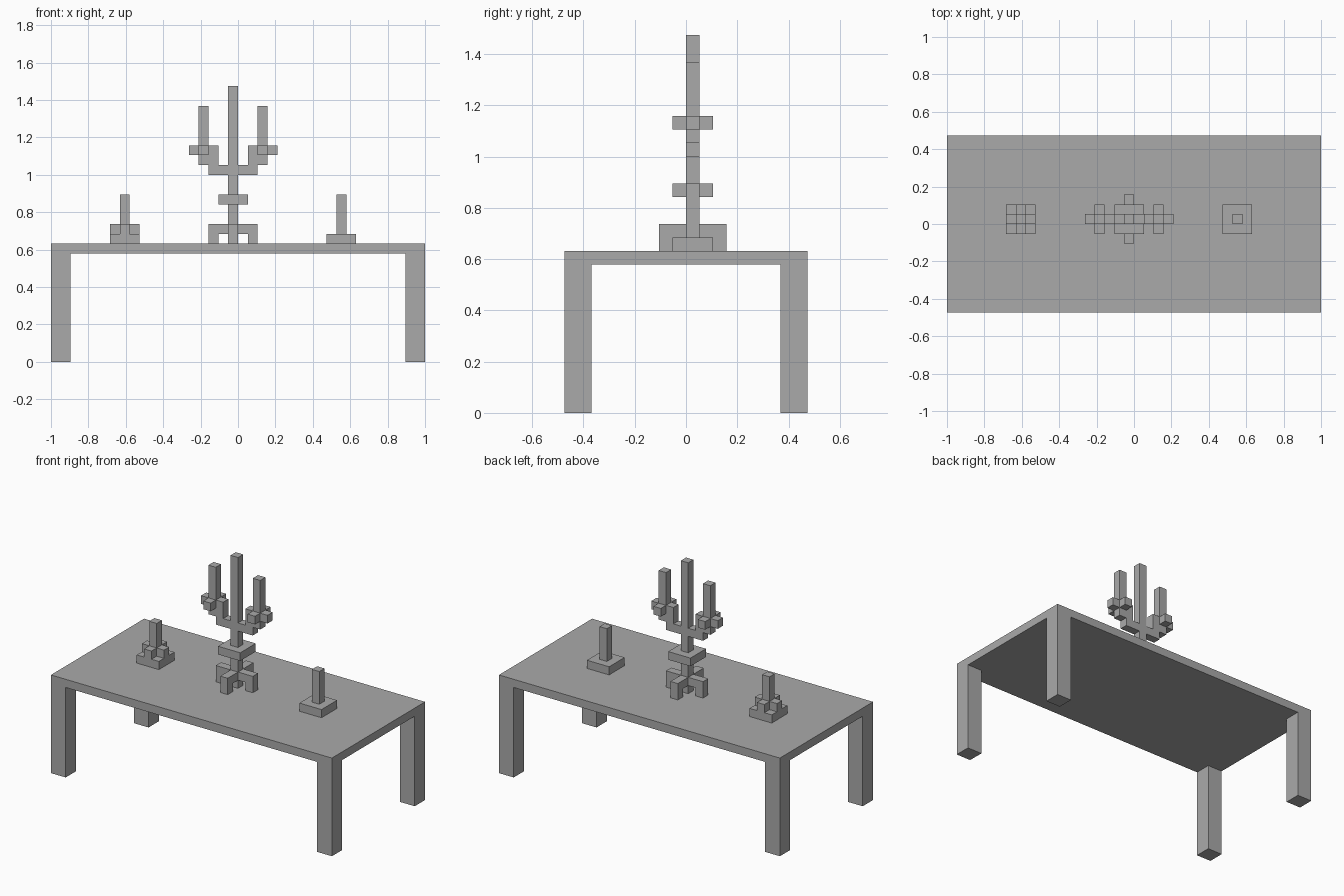
import bpy
import bmesh
from mathutils import Matrix, Vector

cube = bpy.data.objects.get("Cube")
if cube:
    bpy.data.objects.remove(cube, do_unlink=True)

# The whole model sits on a block grid, 38 blocks long
U = 2 / 38

grey = bpy.data.materials.new("plain grey")
grey.use_nodes = True
colour = (0.4, 0.4, 0.4, 1)
grey.diffuse_color = colour
grey.node_tree.nodes["Principled BSDF"].inputs["Base Color"].default_value = colour


def blocks(name, *boxes):
    """One object from boxes given as (low corner, size) in grid blocks."""
    bm = bmesh.new()
    for low, size in boxes:
        centre = (Vector(low) + Vector(size) / 2) * U
        scale = Matrix.Diagonal((*(Vector(size) * U), 1))
        bmesh.ops.create_cube(bm, size=1, matrix=Matrix.Translation(centre) @ scale)
    mesh = bpy.data.meshes.new(name)
    bm.to_mesh(mesh)
    bm.free()
    mesh.materials.append(grey)
    obj = bpy.data.objects.new(name, mesh)
    bpy.context.collection.objects.link(obj)
    return obj


def plus(x, z):
    """Five-block cross around a stick standing at x."""
    return [((x + dx, dy, z), (1, 1, 1))
            for dx, dy in ((-1, 0), (1, 0), (0, -1), (0, 1))]


# Table
TOP = 12
blocks("tabletop", ((-19, -9, TOP - 1), (38, 18, 1)))
for side, x in (("right", -19), ("left", 17)):
    for end, y in (("front", -9), ("back", 7)):
        blocks(f"{end}_{side}_table_leg", ((x, y, 0), (2, 2, TOP - 1)))

# Candelabra: stem, collar and four bent feet
CX = -1
blocks("candelabra_stem", ((CX, 0, TOP), (1, 1, 16)))
blocks("candelabra_collar", ((CX - 1, -1, 16), (3, 3, 1)))
for name, dx, dy in (("right", -1, 0), ("left", 1, 0), ("front", 0, -1), ("back", 0, 1)):
    blocks(f"candelabra_{name}_foot",
           ((CX + dx, dy, TOP + 1), (1, 1, 1)),
           ((CX + 2 * dx, 2 * dy, TOP), (1, 1, 2)))

# Candelabra: stepped arms, drip cups and side candles
for name, s in (("right", -1), ("left", 1)):
    blocks(f"candelabra_{name}_arm",
           *[((CX + s * d, 0, z), (1, 1, 1)) for d, z in ((1, 19), (2, 19), (2, 20), (3, 20))])
    x = CX + 3 * s
    blocks(f"candelabra_{name}_cup", *plus(x, 21))
    blocks(f"candelabra_{name}_candle", ((x, 0, 21), (1, 1, 5)))

# Single candlesticks on square bases, one with a raised cross collar
for name, x in (("right", -12), ("left", 10)):
    blocks(f"{name}_candlestick_base", ((x - 1, -1, TOP), (3, 3, 1)))
    blocks(f"{name}_single_candle", ((x, 0, TOP + 1), (1, 1, 4)))
blocks("right_candlestick_collar", *plus(-12, TOP + 1))
